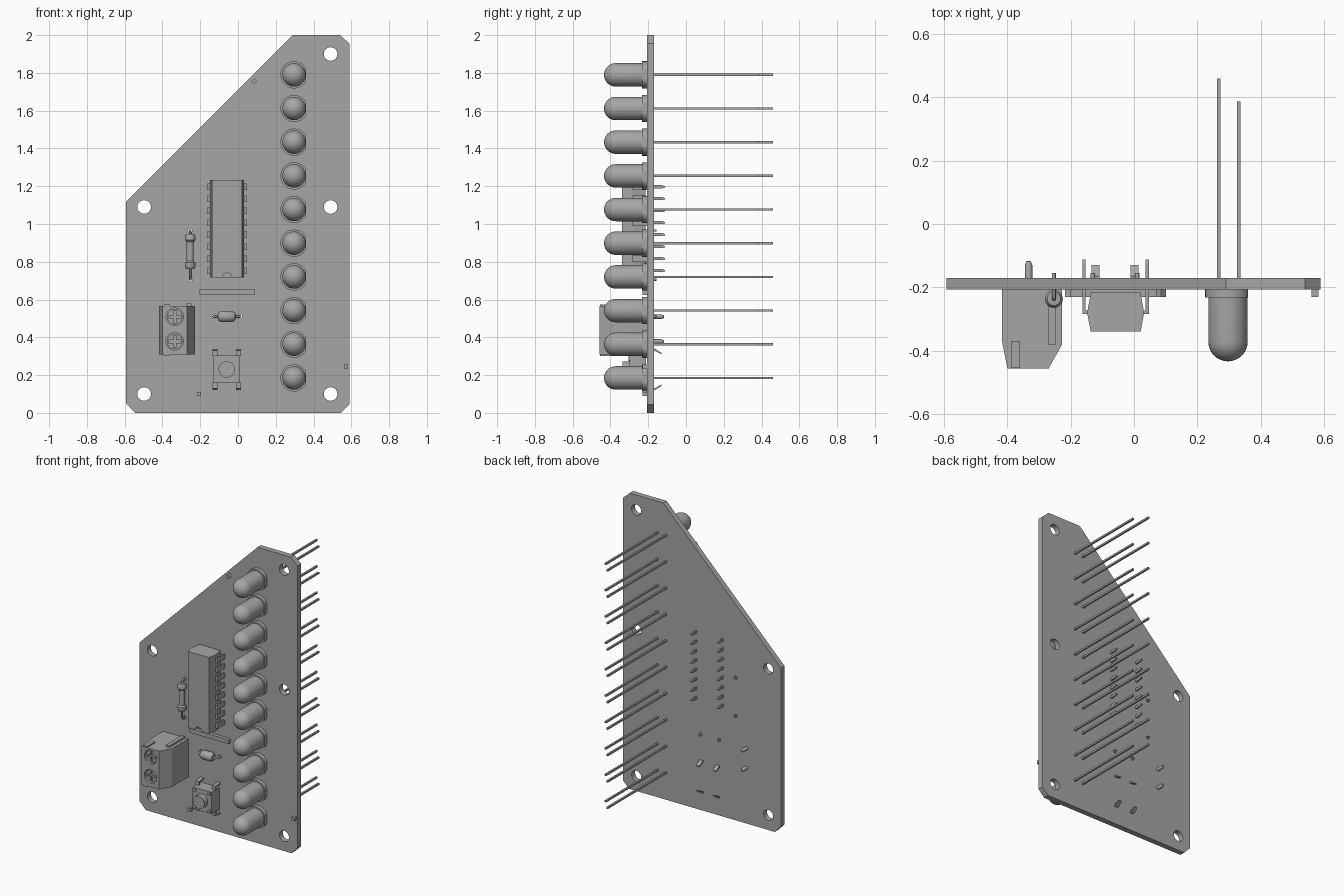
import bpy, bmesh, math
from mathutils import Matrix, Vector

cube = bpy.data.objects.get("Cube")
if cube:
    bpy.data.objects.remove(cube, do_unlink=True)

grey = bpy.data.materials.new("plain grey")
grey.use_nodes = True
COLOUR = (0.38, 0.38, 0.38, 1)
grey.diffuse_color = COLOUR
grey.node_tree.nodes["Principled BSDF"].inputs["Base Color"].default_value = COLOUR

FRONT, BACK = -0.207, -0.17     # board faces
PITCH = 0.0635                  # pin pitch


def finish(name, bm, smooth=False):
    bmesh.ops.recalc_face_normals(bm, faces=bm.faces)
    mesh = bpy.data.meshes.new(name)
    bm.to_mesh(mesh)
    bm.free()
    ob = bpy.data.objects.new(name, mesh)
    bpy.context.collection.objects.link(ob)
    mesh.materials.append(grey)
    if smooth:
        bpy.ops.object.select_all(action='DESELECT')
        ob.select_set(True)
        bpy.context.view_layer.objects.active = ob
        bpy.ops.object.shade_smooth_by_angle(angle=math.radians(35))
    return ob


def prism(name, points, axis, lo, hi):
    """Extrude a 2D outline: axis 'y' takes (x, z), axis 'z' (x, y), axis 'x' (y, z)."""
    place = {'y': lambda a, b: (a, lo, b), 'z': lambda a, b: (a, b, lo),
             'x': lambda a, b: (lo, a, b)}[axis]
    step = Vector((axis == 'x', axis == 'y', axis == 'z')) * (hi - lo)
    bm = bmesh.new()
    face = bm.faces.new([bm.verts.new(place(a, b)) for a, b in points])
    out = bmesh.ops.extrude_face_region(bm, geom=[face], use_keep_orig=True)
    bmesh.ops.translate(bm, vec=step, verts=[v for v in out["geom"] if isinstance(v, bmesh.types.BMVert)])
    return finish(name, bm)


def box(name, x, y, z, turn=0):
    bm = bmesh.new()
    bmesh.ops.create_cube(bm, size=1)
    bmesh.ops.scale(bm, vec=(x[1] - x[0], y[1] - y[0], z[1] - z[0]), verts=bm.verts)
    bmesh.ops.rotate(bm, matrix=Matrix.Rotation(turn, 3, 'Y'), verts=bm.verts)
    bmesh.ops.translate(bm, vec=((x[0] + x[1]) / 2, (y[0] + y[1]) / 2, (z[0] + z[1]) / 2), verts=bm.verts)
    return finish(name, bm)


def lathe(name, profile, axis, centre, steps=32, flat=None):
    """Revolve (radius, distance) pairs around an axis; flat trims the +x side."""
    bm = bmesh.new()
    verts = [bm.verts.new((r, 0, d)) for r, d in profile]
    edges = [bm.edges.new(pair) for pair in zip(verts, verts[1:])]
    bmesh.ops.spin(bm, geom=verts + edges, axis=(0, 0, 1), cent=(0, 0, 0), angle=math.tau, steps=steps)
    bmesh.ops.remove_doubles(bm, verts=bm.verts, dist=0.0003)
    turn = {'x': Matrix.Rotation(math.pi / 2, 3, 'Y'), 'y': Matrix.Rotation(-math.pi / 2, 3, 'X'),
            'z': Matrix.Identity(3)}[axis]
    bmesh.ops.rotate(bm, matrix=turn, verts=bm.verts)
    if flat:
        for v in bm.verts:
            v.co.x = min(v.co.x, flat)
    bmesh.ops.translate(bm, vec=centre, verts=bm.verts)
    return finish(name, bm, True)


def rod(name, r, y0, y1, x, z, steps=24):
    return lathe(name, [(0, y0), (r, y0), (r, y1), (0, y1)], 'y', (x, 0, z), steps)


def cut(target, cutters):
    for cutter in cutters:
        cutter.hide_render = True
        mod = target.modifiers.new("cut", 'BOOLEAN')
        mod.operation, mod.solver, mod.object = 'DIFFERENCE', 'EXACT', cutter
        bpy.context.view_layer.objects.active = target
        bpy.ops.object.modifier_apply(modifier=mod.name)
        bpy.data.objects.remove(cutter, do_unlink=True)


def wire(name, points, radius):
    curve = bpy.data.curves.new(name, 'CURVE')
    curve.dimensions = '3D'
    curve.bevel_depth, curve.bevel_resolution, curve.use_fill_caps = radius, 2, True
    spline = curve.splines.new('POLY')
    spline.points.add(len(points) - 1)
    for p, co in zip(spline.points, points):
        p.co = (*co, 1)
    curve.materials.append(grey)
    ob = bpy.data.objects.new(name, curve)
    bpy.context.collection.objects.link(ob)


# Circuit board with mounting holes and lead holes
board = prism("board", [(-0.592, 0.05), (-0.545, 0), (0.545, 0), (0.59, 0.045), (0.59, 1.955),
                        (0.54, 2), (0.29, 2), (-0.592, 1.12)], 'y', FRONT, BACK)
mounts = [(-0.497, 0.1), (0.49, 0.1), (-0.497, 1.09), (0.49, 1.09), (0.49, 1.9)]
lead_holes = [(-0.253, 0.965), (-0.253, 0.705), (-0.13, 0.51), (0.01, 0.51)]
cut(board, [rod("hole_cutter", 0.036, -0.3, -0.1, x, z, 32) for x, z in mounts]
    + [rod("lead_cutter", 0.011, -0.3, -0.1, x, z, 12) for x, z in lead_holes])

# Row of ten lamps, each with a long and a short lead
dome = [(0.062 * math.cos(a), -0.372 - 0.062 * math.sin(a))
        for a in (i * math.pi / 16 for i in range(9))]
for i in range(10):
    z = 0.185 + i * 0.1783
    lathe("lamp", [(0, -0.23), (0.062, -0.23)] + dome, 'y', (0.297, 0, z))
    lathe("lamp_rim", [(0, FRONT), (0.072, FRONT), (0.072, -0.232), (0, -0.232)],
          'y', (0.297, 0, z), flat=0.064)
    for x, end in ((0.268, 0.46), (0.331, 0.387)):
        box("lamp_lead", (x - 0.006, x + 0.006), (-0.21, end), (z - 0.006, z + 0.006))

# Chip with a notched end and two rows of pins
chip_x = -0.058
chip = prism("chip_body", [(chip_x + s * w, y) for s, w, y in
             ((-1, 0.078, -0.215), (-1, 0.09, -0.28), (-1, 0.079, -0.34),
              (1, 0.079, -0.34), (1, 0.09, -0.28), (1, 0.078, -0.215))], 'z', 0.717, 1.233)
cut(chip, [rod("notch_cutter", 0.026, -0.4, -0.31, chip_x, 0.715)])
for side in (-1, 1):
    x = chip_x + side * 0.1
    for i in range(8):
        z = 0.975 + (i - 3.5) * PITCH
        prism("chip_pin", [(-0.284, z - 0.017), (-0.284, z + 0.017), (-0.212, z + 0.017), (-0.195, z + 0.008),
                           (-0.125, z + 0.008), (-0.112, z + 0.003), (-0.112, z - 0.003), (-0.125, z - 0.008),
                           (-0.195, z - 0.008), (-0.212, z - 0.017)], 'x', x - 0.005, x + 0.005)
        box("chip_pin_shoulder", sorted((x, x - side * 0.025)), (-0.284, -0.274), (z - 0.017, z + 0.017))

# Resistor with bulged ends
half = [(0.019, 0), (0.019, 0.05), (0.027, 0.06), (0.028, 0.08), (0.021, 0.092), (0, 0.094)]
lathe("resistor_body", [(r, -d) for r, d in half[:0:-1]] + half, 'z', (-0.253, -0.237, 0.855))
wire("resistor_lead", [(-0.253, y, z) for y, z in
     ((-0.155, 0.705), (-0.228, 0.705), (-0.237, 0.714), (-0.237, 0.956), (-0.228, 0.965), (-0.155, 0.965))], 0.006)

# Small rounded capacitor
lathe("capacitor_body", [(0, -0.05), (0.02, -0.045), (0.03, -0.03), (0.03, 0.03), (0.02, 0.045), (0, 0.05)],
      'x', (-0.06, -0.24, 0.51))
wire("capacitor_lead", [(x, y, 0.51) for x, y in
     ((-0.13, -0.155), (-0.13, -0.23), (-0.12, -0.24), (0, -0.24), (0.01, -0.23), (0.01, -0.155))], 0.007)

# Terminal block with recessed cross-head screws
block = prism("terminal_block", [(-0.417, FRONT), (-0.417, -0.37), (-0.4, -0.457), (-0.27, -0.457),
                                 (-0.227, -0.38), (-0.227, FRONT)], 'z', 0.308, 0.567)
screws = (0.509, 0.378)
cut(block, [rod("well_cutter", 0.046, -0.5, -0.43, -0.335, z, 32) for z in screws])
for z in screws:
    screw = rod("terminal_screw", 0.041, -0.445, -0.42, -0.335, z, 32)
    arm, thin = 0.032, 0.007
    cut(screw, [box("slot_cutter", (-0.335 - a, -0.335 + a), (-0.5, -0.434), (z - b, z + b))
                for a, b in ((arm, thin), (thin, arm))])
    lathe("terminal_pin", [(0, -0.2), (0.012, -0.2), (0.012, -0.13), (0.007, -0.118), (0, -0.116)],
          'y', (-0.333, 0, z), 16)
box("terminal_rib", (-0.388, -0.36), (-0.455, -0.37), (0.56, 0.575))
box("terminal_rib", (-0.272, -0.247), (-0.38, -0.215), (0.56, 0.58))
box("terminal_rib", (-0.388, -0.36), (-0.455, -0.37), (0.3, 0.315))

# Push button with corner studs and bent legs
bx, bz = -0.06, 0.23
box("button_base", (bx - 0.07, bx + 0.07), (-0.298, -0.212), (bz - 0.073, bz + 0.073))
rod("button_cap", 0.043, -0.335, -0.29, bx, bz, 32)
for sx in (-1, 1):
    for sz in (-1, 1):
        rod("button_stud", 0.011, -0.305, -0.295, bx + sx * 0.055, bz + sz * 0.057, 16)
        x = bx + sx * 0.062
        outline = [(-0.26, 0.07), (-0.26, 0.1), (-0.165, 0.11), (-0.13, 0.088),
                   (-0.13, 0.08), (-0.168, 0.1), (-0.25, 0.092), (-0.25, 0.07)]
        prism("button_leg", [(y, bz + sz * d) for y, d in outline], 'x', x - 0.013, x + 0.013)

# Flat bar and small marker blocks on the front
box("marker_bar", (-0.203, 0.09), (-0.23, FRONT), (0.625, 0.653))
for x, z, turn in ((0.085, 1.755, math.pi / 4), (0.572, 0.246, 0), (-0.207, 0.1, 0)):
    box("marker_block", (x - 0.011, x + 0.011), (-0.23, FRONT), (z - 0.011, z + 0.011), turn)
